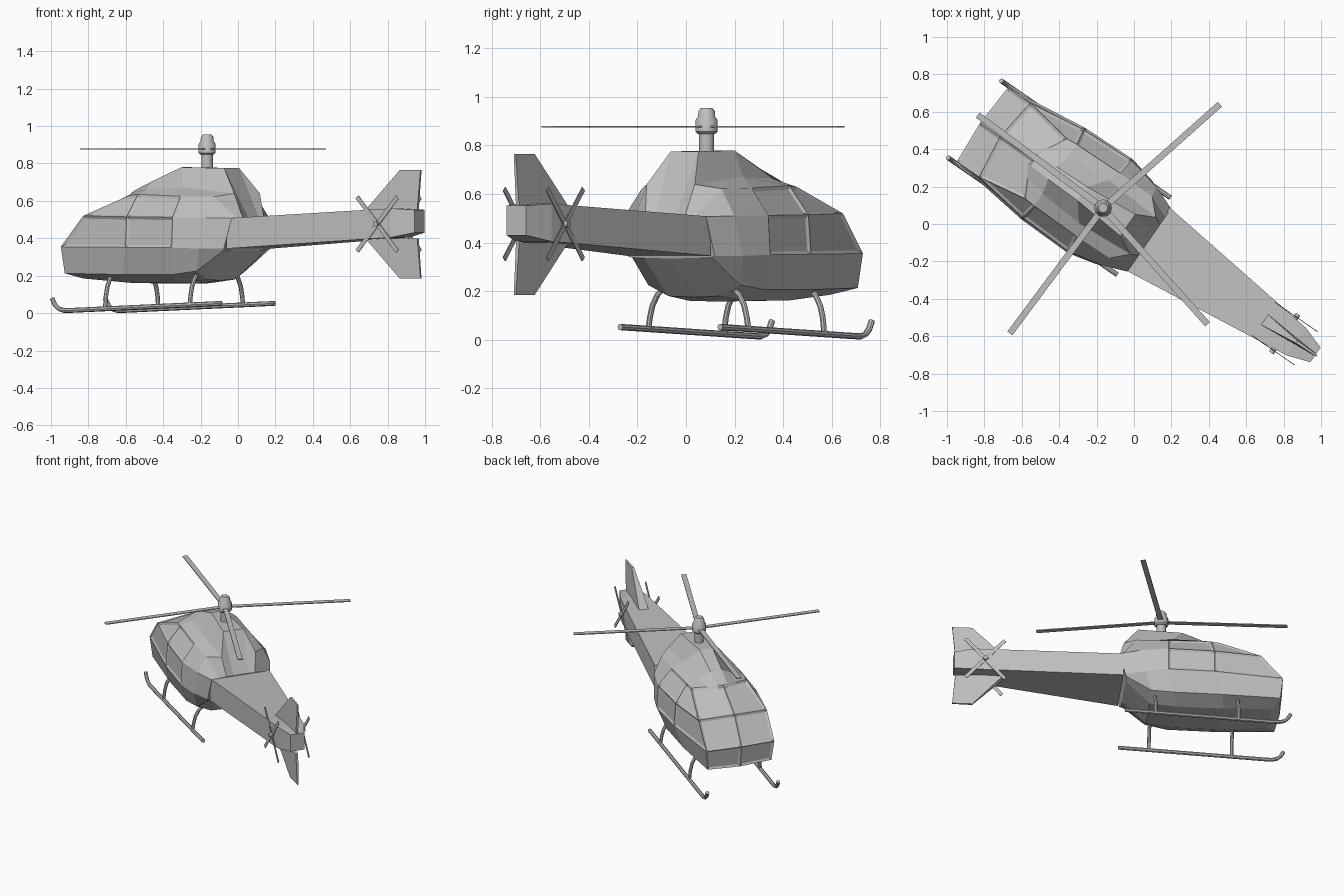
import bpy, bmesh, math
from mathutils import Matrix, Vector

if "Cube" in bpy.data.objects:
    bpy.data.objects.remove(bpy.data.objects["Cube"])

# Local frame: x forward, y left, origin on the rotor axis
PLACE = Matrix.Translation((-0.165, 0.085, 0)) @ Matrix.Rotation(math.radians(145.35), 4, 'Z')

grey = bpy.data.materials.new("plain_grey")
grey.use_nodes = True
COLOUR = (0.52, 0.52, 0.52, 1)
grey.diffuse_color = COLOUR
grey.node_tree.nodes["Principled BSDF"].inputs["Base Color"].default_value = COLOUR


def finish(name, bm, smooth=False):
    bmesh.ops.recalc_face_normals(bm, faces=bm.faces)
    mesh = bpy.data.meshes.new(name)
    bm.to_mesh(mesh)
    bm.free()
    obj = bpy.data.objects.new(name, mesh)
    bpy.context.collection.objects.link(obj)
    mesh.materials.append(grey)
    obj.matrix_world = PLACE
    if smooth:
        bpy.ops.object.select_all(action='DESELECT')
        obj.select_set(True)
        bpy.context.view_layer.objects.active = obj
        bpy.ops.object.shade_smooth_by_angle(angle=math.radians(40))
    return obj


def loft(name, loops, smooth=False, bm=None):
    """Skin closed loops of equal length and cap both ends."""
    bm = bm or bmesh.new()
    rings = [[bm.verts.new(p) for p in loop] for loop in loops]
    n = len(rings[0])
    for a, b in zip(rings, rings[1:]):
        for i in range(n):
            j = (i + 1) % n
            bm.faces.new((a[i], a[j], b[j], b[i]))
    bm.faces.new(rings[0][::-1])
    bm.faces.new(rings[-1])
    return finish(name, bm, smooth)


def lathe(name, profile, axis='Z', centre=(0, 0, 0), sides=16):
    turn = Matrix.Rotation(math.radians(90), 3, 'X') if axis == 'Y' else Matrix.Identity(3)
    loops = []
    for r, h in profile:
        ring = []
        for k in range(sides):
            a = math.tau * k / sides
            ring.append(Vector(centre) + turn @ Vector((r * math.cos(a), r * math.sin(a), h)))
        loops.append(ring)
    return loft(name, loops, True)


def tube(name, points, radius):
    curve = bpy.data.curves.new(name, 'CURVE')
    curve.dimensions = '3D'
    curve.bevel_depth = radius
    curve.bevel_resolution = 2
    curve.use_fill_caps = True
    line = curve.splines.new('POLY')
    line.points.add(len(points) - 1)
    for p, co in zip(line.points, points):
        p.co = (*co, 1)
    temp = bpy.data.objects.new(name, curve)
    bpy.context.collection.objects.link(temp)
    bpy.context.view_layer.update()
    mesh = bpy.data.meshes.new_from_object(temp.evaluated_get(bpy.context.evaluated_depsgraph_get()))
    bpy.data.objects.remove(temp)
    bm = bmesh.new()
    bm.from_mesh(mesh)
    bpy.data.meshes.remove(mesh)
    return finish(name, bm, True)


# Cabin: lengthwise rails, each from nose to tail root
keel = [(.72, 0, .18), (.40, 0, .16), (.08, 0, .157), (-.09, 0, .175), (-.25, 0, .335)]
floor = [(.72, .12, .185), (.40, .14, .162), (.08, .14, .16), (-.09, .13, .18), (-.25, .14, .336)]
chine = [(.77, .225, .213), (.38, .25, .206), (.06, .25, .206), (-.09, .23, .225), (-.25, .2, .338)]
belt = [(.785, .24, .355), (.325, .298, .352), (.02, .305, .35), (-.13, .27, .345), (-.26, .22, .345)]
sill = [(.64, .24, .52), (.325, .285, .515), (.02, .295, .512), (-.17, .255, .51), (-.3, .205, .507)]
shoulder = [(.37, .195, .63), (.31, .2, .635), (.03, .205, .625), (-.18, .2, .622), (-.3, .15, .51)]
cowl = [(.42, .1, .645), (.31, .12, .662), (.06, .14, .672), (-.26, .12, .64), (-.3, .1, .512)]
ridge = [(.45, .035, .655), (.33, .04, .705), (.135, .045, .78), (-.16, .07, .775), (-.3, .05, .513)]
crown = [(x, 0, z) for x, y, z in ridge]
rails = [keel, floor, chine, belt, sill, shoulder, cowl, ridge, crown]
nose_low, nose_mid, brow = (.785, 0, .208), (.80, 0, .357), (.67, 0, .535)

bm = bmesh.new()
cache, windows = {}, []


def vert(p):
    key = tuple(round(c, 4) for c in p)
    if key not in cache:
        cache[key] = bm.verts.new(p)
    return cache[key]


for side in (1, -1):
    def face(points, window=False):
        f = bm.faces.new([vert((x, y * side, z)) for x, y, z in points][::side])
        if window:
            windows.append(f)

    for low, high in zip(rails, rails[1:]):
        for s in range(len(keel) - 1):
            glazed = (low is belt or low is sill) and s < 2
            face([low[s + 1], low[s], high[s], high[s + 1]], glazed)
    face([keel[0], nose_low, chine[0], floor[0]])
    face([nose_low, nose_mid, belt[0], chine[0]], True)
    face([nose_mid, brow, sill[0], belt[0]], True)
    face([brow, crown[0], ridge[0], cowl[0], shoulder[0], sill[0]], True)
    face([r[-1] for r in rails])
bmesh.ops.recalc_face_normals(bm, faces=bm.faces)
bmesh.ops.inset_individual(bm, faces=windows, thickness=0.014, depth=-0.008, use_even_offset=True)
finish("cabin", bm)

# Tail boom with a pinched end
boom = [(-.27, .207, .345, .507), (-1.255, .09, .405, .56), (-1.38, .048, .43, .552)]
loft("tail_boom", [[(x, -w, b), (x, w, b), (x, w, t), (x, -w, t)] for x, w, b, t in boom])

# Tail fins: wedge thick at the leading edge
for name, base, tip in (("upper_fin", .55, .765), ("lower_fin", .40, .185)):
    loft(name, [[(-1.05, -.033, base), (-1.05, .033, base), (-1.37, .008, base), (-1.37, -.008, base)],
                [(-1.257, -.008, tip), (-1.257, .008, tip), (-1.39, .005, tip), (-1.39, -.005, tip)]])

# Mast, hub and cap
lathe("rotor_mast", [(.031, .76), (.031, .86)])
lathe("rotor_hub", [(.036, .847), (.046, .857), (.046, .905), (.036, .918),
                    (.034, .942), (.024, .955)])


def bar(name, matrix, start, end, width, thick):
    """Flat blade along local x."""
    loft(name, [[matrix @ Vector((x, y * width / 2, z * thick / 2))
                 for y, z in ((-1, -1), (1, -1), (1, 1), (-1, 1))] for x in (start, end)])


# Main rotor blades
for angle in (-1.9, 88, 166.6, -103.7):
    spin = Matrix.Translation((0, 0, .877)) @ Matrix.Rotation(math.radians(angle), 4, 'Z')
    bar("main_blade", spin, .03, .835, .034, .006)

# Tail rotors, one on each side
for side, label in ((1, "left"), (-1, "right")):
    hub = Vector((-1.18, side * .108, .476))
    lathe(label + "_tail_hub", [(.014, -.018), (.014, .018)], 'Y', hub, 10)
    for angle in (48, 132):
        spin = (Matrix.Translation(hub) @ Matrix.Rotation(math.radians(angle), 4, 'Y')
                @ Matrix.Rotation(math.radians(90), 4, 'X'))
        bar(label + "_tail_blade", spin, -.195, .195, .024, .004)

# Landing skids and curved struts
for side, label in ((1, "left"), (-1, "right")):
    runner = [(-.265, .052), (.70, .015), (.755, .014), (.79, .023), (.815, .043), (.835, .078)]
    tube(label + "_skid", [(x, side * .25, z) for x, z in runner], .013)
    for x, foot, place in ((.49, .024, "front"), (-.06, .044, "rear")):
        path = [(.17, .215), (.205, .185), (.23, .14), (.243, .09), (.25, foot)]
        tube(f"{label}_{place}_strut", [(x, side * y, z) for y, z in path], .012)
